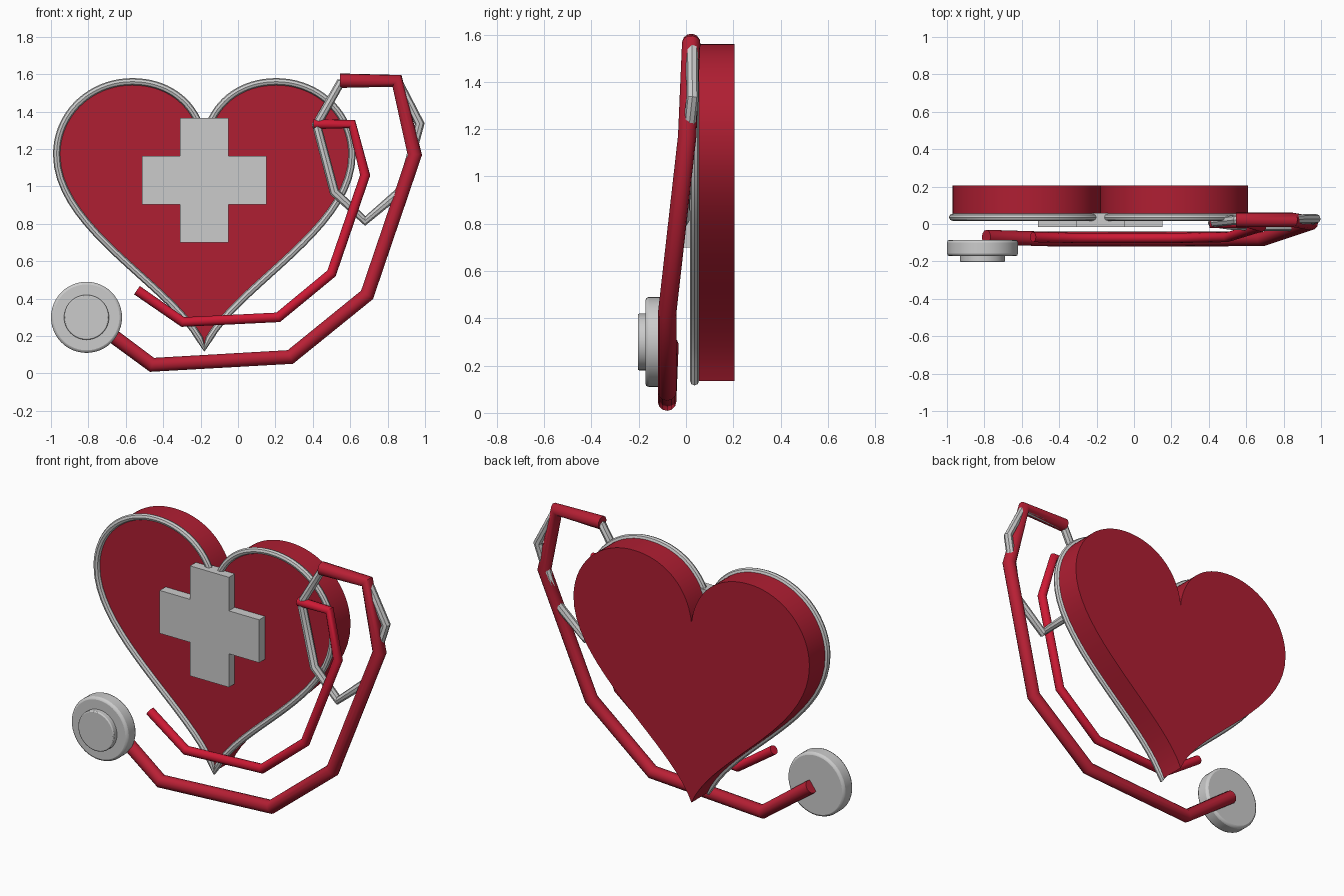
import bpy, bmesh, math
from mathutils import Vector
from mathutils.geometry import interpolate_bezier

if "Cube" in bpy.data.objects:
    bpy.data.objects.remove(bpy.data.objects["Cube"])


def material(name, rgb):
    m = bpy.data.materials.new(name)
    m.diffuse_color = (*rgb, 1)
    m.use_nodes = True
    m.node_tree.nodes["Principled BSDF"].inputs["Base Color"].default_value = m.diffuse_color
    return m


heart_red = material("heart_red", (0.43, 0.013, 0.032))
tube_red = material("tube_red", (0.48, 0.014, 0.035))
bright_red = material("bright_red", (0.62, 0.01, 0.035))


def finish(ob, mat=None, angle=35):
    bpy.ops.object.select_all(action='DESELECT')
    ob.select_set(True)
    bpy.context.view_layer.objects.active = ob
    if ob.type == 'CURVE':
        bpy.ops.object.convert(target='MESH')
        ob = bpy.context.object
    bpy.ops.object.shade_smooth_by_angle(angle=math.radians(angle))
    if mat:
        ob.data.materials.clear()
        ob.data.materials.append(mat)
    return ob


def slab(name, outline, y0, y1, mat=None):
    """Extrude an (x, z) outline from y0 back to y1."""
    bm = bmesh.new()
    face = bm.faces.new([bm.verts.new((x, y0, z)) for x, z in outline])
    geo = bmesh.ops.extrude_face_region(bm, geom=[face])["geom"]
    moved = [v for v in geo if isinstance(v, bmesh.types.BMVert)]
    bmesh.ops.translate(bm, verts=moved, vec=(0, y1 - y0, 0))
    bmesh.ops.recalc_face_normals(bm, faces=bm.faces)
    me = bpy.data.meshes.new(name)
    bm.to_mesh(me)
    bm.free()
    ob = bpy.data.objects.new(name, me)
    bpy.context.collection.objects.link(ob)
    return finish(ob, mat)


def tube(name, points, radius, mat=None, closed=False, sides=2, angle=35):
    """Round tube along a polyline."""
    cu = bpy.data.curves.new(name, 'CURVE')
    cu.dimensions = '3D'
    cu.bevel_depth = radius
    cu.bevel_resolution = sides
    cu.use_fill_caps = True
    sp = cu.splines.new('POLY')
    sp.points.add(len(points) - 1)
    for p, co in zip(sp.points, points):
        p.co = (*co, 1)
    sp.use_cyclic_u = closed
    ob = bpy.data.objects.new(name, cu)
    bpy.context.collection.objects.link(ob)
    return finish(ob, mat, angle)


def disc(name, x, z, radius, y0, y1, bevel):
    bpy.ops.mesh.primitive_cylinder_add(
        vertices=48, radius=radius, depth=y1 - y0,
        location=(x, (y0 + y1) / 2, z), rotation=(math.pi / 2, 0, 0))
    ob = bpy.context.object
    ob.name = name
    mod = ob.modifiers.new("edge", 'BEVEL')
    mod.width = bevel
    mod.segments = 2
    return finish(ob)


# Heart outline: right half as three bezier arcs, then mirrored
CX = -0.18
arcs = [((0, 1.22), (0.02, 1.42), (0.17, 1.56), (0.385, 1.56)),
        ((0.385, 1.56), (0.61, 1.56), (0.79, 1.39), (0.79, 1.17)),
        ((0.79, 1.17), (0.79, 0.76), (0.13, 0.45), (0, 0.135))]
half = []
for arc in arcs:
    half += interpolate_bezier(*[Vector(p) for p in arc], 20)[:-1]
half.append(Vector((0, 0.135)))
outline = [(CX + p.x, p.y) for p in half]
outline += [(CX - p.x, p.y) for p in reversed(half[1:-1])]

slab("heart", outline, 0.04, 0.205, heart_red)
tube("heart_rim", [(x, 0.036, z) for x, z in outline], 0.019, closed=True)

# Cross on the heart
cz, a, b = 1.032, 0.13, 0.333
cross = [(a, b), (a, a), (b, a), (b, -a), (a, -a), (a, -b),
         (-a, -b), (-a, -a), (-b, -a), (-b, a), (-a, a), (-a, b)]
slab("cross", [(CX + x, cz + z) for x, z in cross], -0.016, 0.06)

# Chest piece
disc("chest_piece", -0.81, 0.30, 0.19, -0.172, -0.085, 0.014)
disc("chest_piece_face", -0.81, 0.30, 0.12, -0.204, -0.15, 0.006)

# Tubing
tube("long_tube", [(-0.79, -0.07, 0.29), (-0.46, -0.08, 0.046), (0.28, -0.08, 0.088),
                   (0.69, -0.08, 0.42), (0.945, 0.005, 1.17), (0.85, 0.022, 1.565),
                   (0.545, 0.022, 1.565)], 0.039, tube_red, sides=4, angle=50)
tube("short_tube", [(-0.54, -0.07, 0.445), (-0.295, -0.075, 0.275), (0.215, -0.075, 0.30),
                    (0.50, -0.07, 0.535), (0.68, -0.015, 1.06), (0.61, 0.005, 1.333),
                    (0.405, 0.005, 1.333)], 0.027, bright_red, sides=4, angle=50)

# Metal headset loop
tube("headset_loop", [(0.86, 0.025, 1.555), (0.972, 0.028, 1.335), (0.875, -0.012, 0.98),
                      (0.68, -0.012, 0.815), (0.515, -0.005, 0.97), (0.42, 0.008, 1.33),
                      (0.545, 0.022, 1.55)], 0.026, closed=True)
